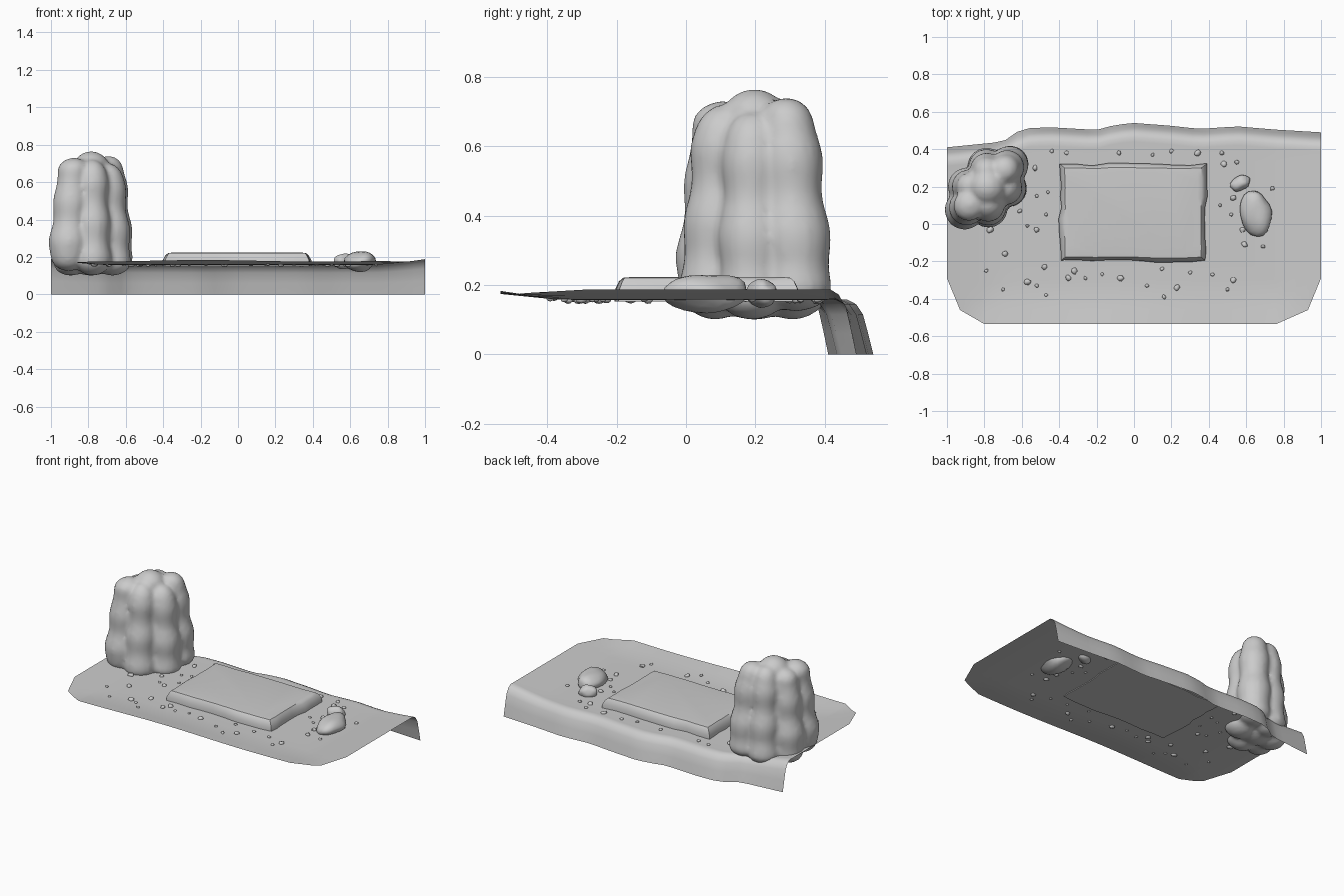
import bpy, bmesh, math, random
from mathutils import Vector, Matrix, noise

if "Cube" in bpy.data.objects:
    bpy.data.objects.remove(bpy.data.objects["Cube"])

random.seed(4)


def finish(name, bm, angle=40):
    bmesh.ops.recalc_face_normals(bm, faces=bm.faces)
    me = bpy.data.meshes.new(name)
    bm.to_mesh(me)
    bm.free()
    ob = bpy.data.objects.new(name, me)
    bpy.context.collection.objects.link(ob)
    bpy.ops.object.select_all(action='DESELECT')
    ob.select_set(True)
    bpy.context.view_layer.objects.active = ob
    bpy.ops.object.shade_smooth_by_angle(angle=math.radians(angle))
    return ob


def loft(bm, rings, closed=True, caps=True):
    rows = [[bm.verts.new(p) for p in r] for r in rings]
    n = len(rows[0])
    for a, b in zip(rows, rows[1:]):
        for i in range(n if closed else n - 1):
            j = (i + 1) % n
            bm.faces.new((a[i], a[j], b[j], b[i]))
    if caps:
        bm.faces.new(rows[-1])
        bm.faces.new(rows[0])


def lerp_curve(pts, x):
    for (x0, y0), (x1, y1) in zip(pts, pts[1:]):
        if x <= x1:
            return y0 + (y1 - y0) * (x - x0) / (x1 - x0)
    return pts[-1][1]


# Ground sheet: shallow dish with a rounded bank falling away at the back
back = [(-1, .41), (-.85, .425), (-.7, .44), (-.6, .51), (-.45, .517), (-.2, .503), (-.1, .53),
        (0, .54), (.2, .525), (.35, .508), (.55, .522), (.75, .505), (1, .49)]
front = [(-1, -.29), (-.93, -.46), (-.8, -.535), (.76, -.535), (.93, -.46), (1, -.29)]
bank = [(-.075, .158), (-.05, .145), (-.03, .115), (-.015, .06), (0, 0)]


def ground_z(x, y):
    side = max(0, (abs(x) - .7) / .3) ** 1.5
    fr = max(0, (-y - .36) / .18)
    return .157 + .03 * max(side, fr * (.75 + .15 * math.sin(5 * x + 2.5)))


xs = sorted([-1 + i / 16 for i in range(33)] + [-.93, -.8, .76, .93])
cols = []
for x in xs:
    yf, yb = lerp_curve(front, x), lerp_curve(back, x)
    col = []
    for k in range(13):
        y = yf + (yb - .1 - yf) * k / 12
        col.append((x, y, ground_z(x, y)))
    lift = (ground_z(x, 0) - .157)
    col += [(x, yb + dy, z + lift * z / .158) for dy, z in bank]
    cols.append(col)
bm = bmesh.new()
loft(bm, cols, closed=False, caps=False)
finish("ground_sheet", bm, 60)

# Stone slab with a wavy edge
cx, cy, N = -.005, .06, 9
unit = []
for k in range(4):
    for i in range(N):
        t = -1 + 2 * i / N
        unit.append([(t, -1), (1, t), (-t, 1), (-1, -t)][k])
wob = [random.uniform(-.012, .006) for _ in unit]
rings = []
for hx, hy, z, w in [(.393, .262, .152, 1), (.393, .262, .182, 1), (.378, .25, .21, .8),
                     (.366, .24, .221, .4), (.345, .22, .223, 0)]:
    ring = []
    for (u, v), d in zip(unit, wob):
        sx = (hx + w * d) if abs(u) == 1 else hx
        sy = (hy + w * d) if abs(v) == 1 else hy
        ring.append((cx + u * sx, cy + v * sy, z))
    rings.append(ring)
bm = bmesh.new()
loft(bm, rings)
finish("stone_slab", bm, 35)

# Tall rock: cluster of tapered lumpy columns fused together
rock_at, c45 = Vector((-.785, .197, 0)), math.sqrt(.5)
taper = [(.1, 1), (.22, 1.02), (.3, 1), (.45, .92), (.6, .86), (.76, .74)]
bm = bmesh.new()
for u, v, r, bottom, top in [(-.17, 0, .1, .125, .73), (.17, 0, .1, .125, .74), (0, 0, .11, .1, .765),
                             (-.075, .08, .095, .1, .71), (.075, .08, .095, .1, .735),
                             (-.075, -.085, .095, .1, .72), (.075, -.085, .095, .1, .7)]:
    ph = random.uniform(0, 6)
    rings, steps = [], 28
    for k in range(steps + 1):
        z = bottom + (top - bottom) * (1 - math.cos(math.pi * k / steps)) / 2
        s = lerp_curve(taper, z)
        dome = 1
        if z > top - .07:
            dome = math.sqrt(max(0, 1 - ((z - top + .07) / .07) ** 2))
        if z < bottom + .08:
            dome = math.sqrt(max(0, 1 - ((bottom + .08 - z) / .08) ** 2))
        rad = r * s * max(dome, .02) * (1 + .07 * math.sin(z * 30 + ph))
        c = rock_at + Vector(((u - v) * c45 * s, (u + v) * c45 * s, z))
        rings.append([c + Vector((rad * math.cos(a), rad * math.sin(a), 0))
                      for a in [2 * math.pi * i / 16 for i in range(16)]])
    loft(bm, rings)
rock = finish("tall_rock", bm, 80)
m = rock.modifiers.new("fuse", 'REMESH')
m.mode, m.voxel_size, m.use_smooth_shade = 'VOXEL', .014, True
m = rock.modifiers.new("soften", 'SMOOTH')
m.factor, m.iterations = .5, 4


# Rounded stones and scattered pebbles
def stone(bm, x, y, z, sx, sy, sz, rot=0, sub=1, rough=.2):
    vs = bmesh.ops.create_icosphere(bm, subdivisions=sub, radius=1)['verts']
    seed = Vector((x * 9, y * 9, 3))
    for v in vs:
        v.co *= 1 + rough * noise.noise(v.co * 1.1 + seed)
    bmesh.ops.transform(bm, verts=vs, matrix=Matrix.Translation((x, y, z)) @
                        Matrix.Rotation(rot, 4, 'Z') @ Matrix.Diagonal((sx, sy, sz, 1)))


for name, args in [("large_stone", (.65, .06, .178, .082, .122, .056, .12)),
                   ("small_stone", (.567, .218, .175, .056, .038, .042, .4))]:
    bm = bmesh.new()
    stone(bm, *args, sub=3)
    finish(name, bm, 60)

big = [(.48, .32), (.53, .14), (-.52, -.03), (-.57, -.31), (.23, -.34), (.53, -.3), (-.48, -.23),
       (-.35, -.29), (-.69, -.16), (-.77, -.03), (.34, .38), (-.53, .3), (.58, -.03), (-.07, -.29),
       (.59, -.11), (-.32, -.25)]
small = [(-.44, .39), (-.36, .38), (-.08, .38), (.1, .37), (.2, .39), (.47, .38), (.55, .33), (-.46, .17),
         (-.52, .15), (-.61, .07), (-.47, .05), (-.57, -.01), (-.79, -.25), (-.7, -.35), (-.52, -.33),
         (-.47, -.38), (-.26, -.29), (-.17, -.27), (.07, -.33), (.16, -.39), (.15, -.24), (.3, -.26),
         (.42, -.27), (.5, -.35), (.69, -.12), (.74, .19), (.53, .2), (.46, .1), (.52, .05)]
bm = bmesh.new()
for pts, size in [(big, .016), (small, .01)]:
    for x, y in pts:
        r = size * random.uniform(.8, 1.1)
        stone(bm, x, y, ground_z(x, y) + .002, r, r * 1.15, r * .85, random.uniform(0, 6), 2, .4)
finish("pebbles", bm, 60)
